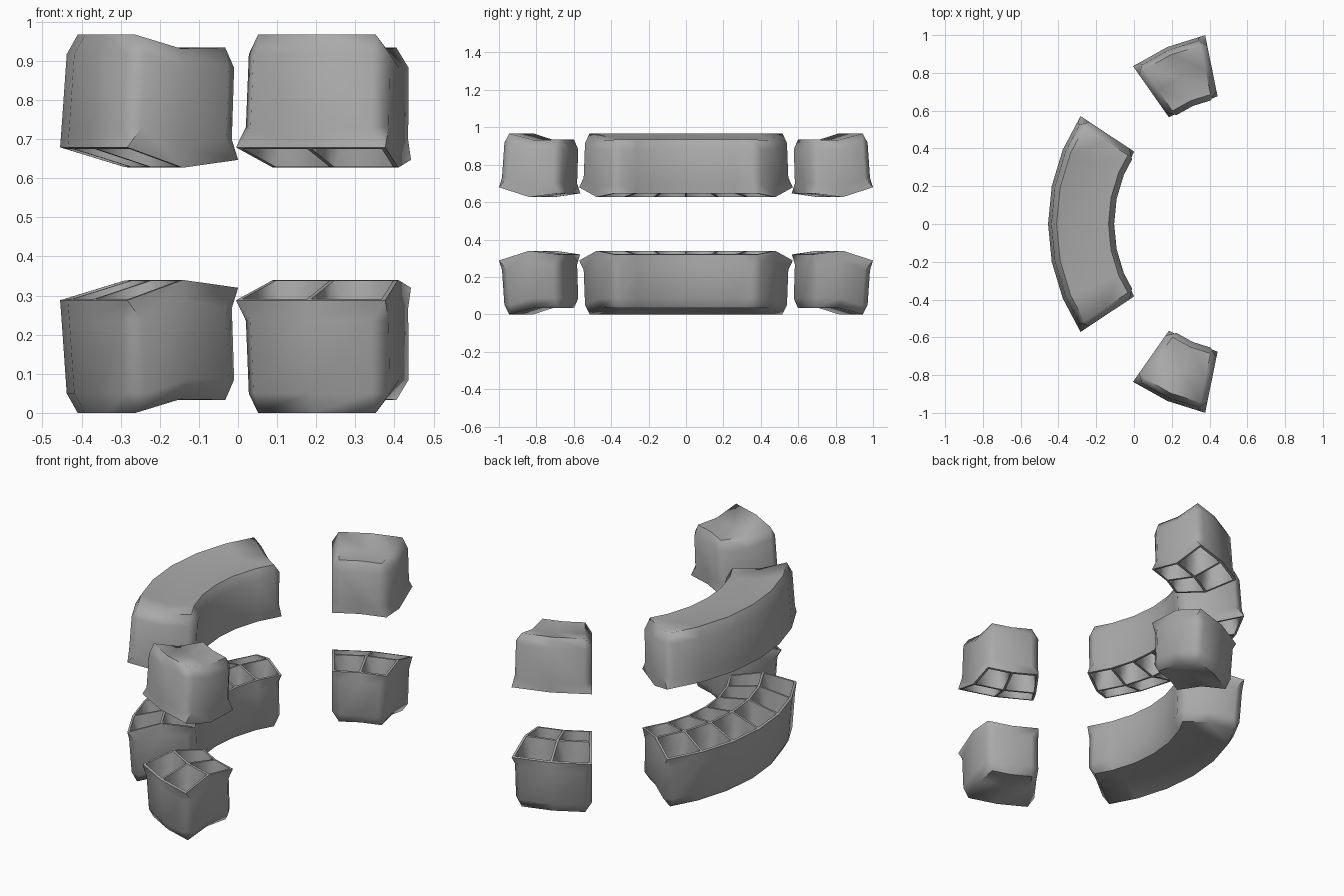
import bpy, bmesh, math

cube = bpy.data.objects.get("Cube")
if cube:
    bpy.data.objects.remove(cube, do_unlink=True)

CENTRE_X, HEIGHT, WALL = 0.58, 0.967, 0.012
RIM = (0.288, 0.34, 0.32)      # rim height at the outer, middle and inner radius
BASE = (0.0, 0.035, 0.033)     # underside height at the same radii

grey = bpy.data.materials.new("plain grey")
grey.use_nodes = True
grey.diffuse_color = (0.4, 0.4, 0.4, 1)
grey.node_tree.nodes["Principled BSDF"].inputs["Base Color"].default_value = (0.4, 0.4, 0.4, 1)


def make_tray(name, start, end, cells, r_out, r_in, flipped):
    """Curved open tray with two rows of compartments."""
    bm = bmesh.new()
    step = math.radians(end - start) / cells
    r_mid = (r_out + r_in) / 2

    def corner(r, k, z):
        a = math.radians(start) + k * step
        return bm_vec(CENTRE_X - r * math.cos(a), r * math.sin(a), z)

    def bm_vec(x, y, z):
        return (x, y, z)

    def point(r, u, z):
        # straight chords between the whole steps
        k = min(max(math.floor(u), 0), cells - 1)
        a, b, t = corner(r, k, z), corner(r, k + 1, z), u - k
        return bm.verts.new([p + (q - p) * t for p, q in zip(a, b)])

    def height(levels, r):
        if r > r_mid:
            t = (r - r_mid) / (r_out - r_mid)
            return levels[1] + (levels[0] - levels[1]) * t
        t = (r_mid - r) / (r_mid - r_in)
        return levels[1] + (levels[2] - levels[1]) * t

    def face(verts, inside):
        bm.faces.new(verts[::-1] if inside else verts)

    def shell(layers, u0, n, ends, inside=False):
        """Stack of loops with chamfered corners, closed by a floor."""
        previous = None
        for ro, ri, inset, c, (zo, zm, zi) in layers:
            rm = (ro + ri) / 2

            def pt(r, k, z, extra=0.0):
                u = u0 + k
                if k == 0:
                    u += (ends[0] + inset + extra) / (r * step)
                elif k == n:
                    u -= (ends[1] + inset + extra) / (r * step)
                return point(r, u, z)

            outer = [pt(ro, k, zo, c) for k in range(n + 1)]
            inner = [pt(ri, k, zi, c) for k in range(n + 1)]
            cap_a = [pt(ro - c, n, zo), pt(rm, n, zm), pt(ri + c, n, zi)]
            cap_b = [pt(ri + c, 0, zi), pt(rm, 0, zm), pt(ro - c, 0, zo)]
            loop = outer + cap_a + inner[::-1] + cap_b
            if previous:
                for i in range(len(loop)):
                    j = (i + 1) % len(loop)
                    face([previous[i], previous[j], loop[j], loop[i]], inside)
            previous = loop
        middle = [cap_b[1]] + [pt(rm, k, zm) for k in range(1, n)] + [cap_a[1]]
        for a, b in ((outer, middle), (middle, inner)):
            for k in range(n):
                face([a[k], a[k + 1], b[k + 1], b[k]], inside)

    # outer body: sharp rim, chamfered upright corners, chamfered underside
    shell([
        (r_out, r_in, 0, 0, RIM),
        (r_out - 0.004, r_in - 0.003, 0, 0.04, [z - 0.052 for z in RIM]),
        (r_out - 0.017, r_in - 0.01, 0, 0.04, (0.05, 0.085, 0.085)),
        (r_out - 0.045, r_in + 0.02, 0.035, 0, BASE),
    ], 0, cells, (0, 0))

    # compartments
    half = WALL / 2
    rows = ((r_out - WALL, r_mid + half), (r_mid - half, r_in + WALL))
    for ro, ri in rows:
        radii = (ro, (ro + ri) / 2, ri)
        top = [height(RIM, r) for r in radii]
        low = [height(BASE, r) for r in radii]
        for k in range(cells):
            ends = (WALL if k == 0 else half, WALL if k == cells - 1 else half)
            shell([
                (ro, ri, 0, 0, top),
                (ro - 0.006, ri + 0.003, 0.003, 0.03, [z - 0.08 for z in top]),
                (ro - 0.016, ri + 0.008, 0.008, 0.03, [z + 0.06 for z in low]),
                (ro - 0.04, ri + 0.03, 0.03, 0, [z + 0.025 for z in low]),
            ], k, 1, ends, inside=True)

    # rim and the tops of the dividers, leaving the compartments open
    radii = (r_out, r_out - WALL, r_mid + half, r_mid - half, r_in + WALL, r_in)
    grid = []
    for r in radii:
        line, du = [0], 1 / (r * step)
        for k in range(cells):
            line.append(k + du * (WALL if k == 0 else half))
            line.append(k + 1 - du * (WALL if k == cells - 1 else half))
        for k in range(1, cells):
            line.append(k)
        line = sorted(line + [cells])
        grid.append([point(r, u, height(RIM, r)) for u in line])
    for i in range(len(radii) - 1):
        for j in range(len(grid[0]) - 1):
            if i % 2 == 1 and j % 3 == 1:
                continue
            face([grid[i][j], grid[i][j + 1], grid[i + 1][j + 1], grid[i + 1][j]], True)

    bmesh.ops.remove_doubles(bm, verts=bm.verts[:], dist=0.0002)
    if flipped:
        for v in bm.verts:
            v.co.z = HEIGHT - v.co.z
        bmesh.ops.reverse_faces(bm, faces=bm.faces[:])

    mesh = bpy.data.meshes.new(name)
    bm.to_mesh(mesh)
    bm.free()
    mesh.materials.append(grey)
    obj = bpy.data.objects.new(name, mesh)
    bpy.context.collection.objects.link(obj)
    bpy.ops.object.select_all(action='DESELECT')
    obj.select_set(True)
    bpy.context.view_layer.objects.active = obj
    bpy.ops.object.shade_smooth_by_angle(angle=math.radians(55))


# three lower trays and their upturned copies above
for level, flipped in (("lower", False), ("upper", True)):
    make_tray(level + "_long_tray", -33.5, 33.5, 6, 1.035, 0.695, flipped)
    make_tray(level + "_front_tray", -78.5, -55, 2, 1.02, 0.69, flipped)
    make_tray(level + "_back_tray", 55, 78.5, 2, 1.02, 0.69, flipped)
